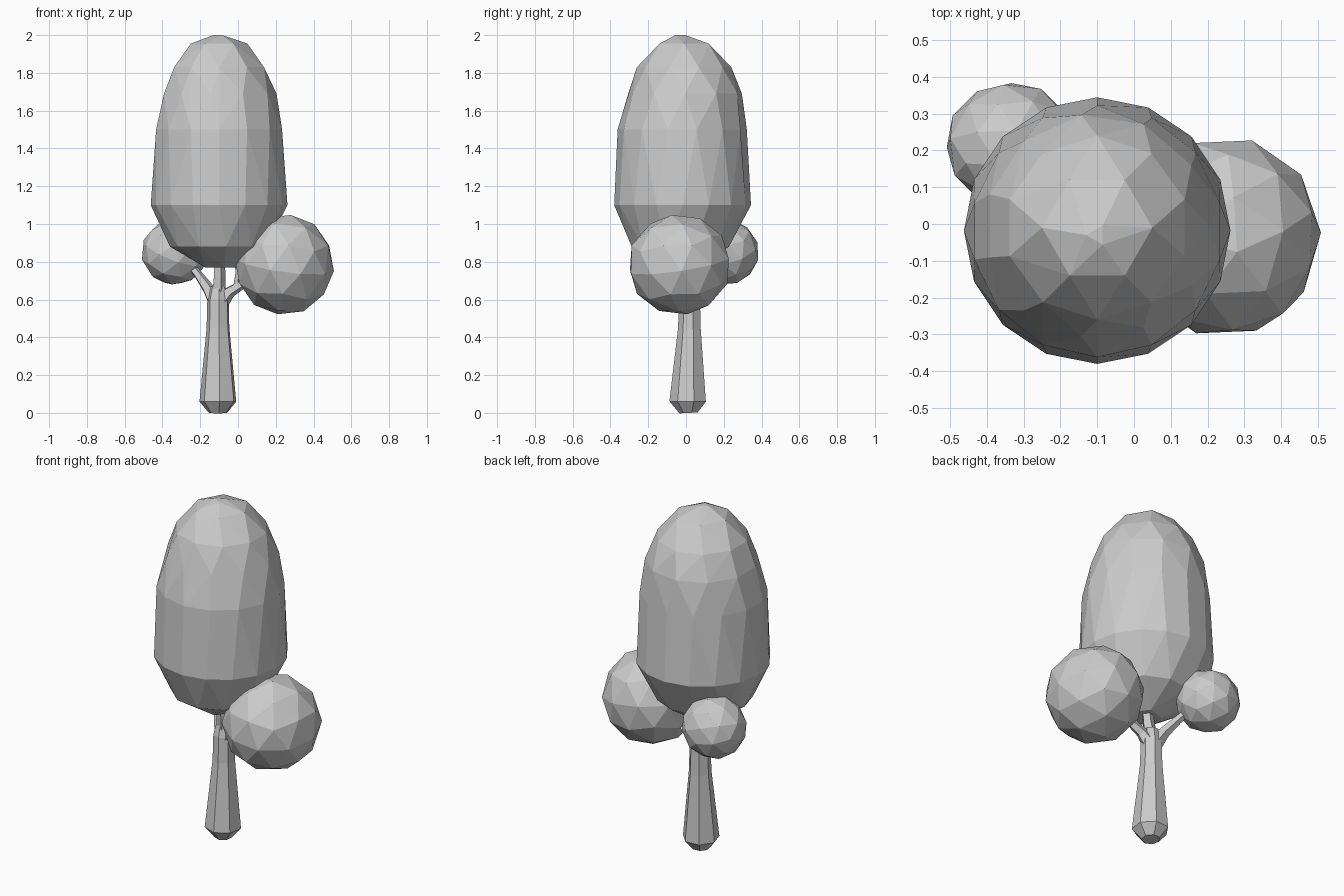
import bpy, bmesh
from math import cos, sin, tau
from mathutils import Vector, Matrix

cube = bpy.data.objects.get("Cube")
if cube:
    bpy.data.objects.remove(cube, do_unlink=True)

grey = bpy.data.materials.new("plain grey")
grey.use_nodes = True
colour = (0.6, 0.6, 0.6, 1)
grey.diffuse_color = colour
grey.node_tree.nodes["Principled BSDF"].inputs["Base Color"].default_value = colour


def finish(name, bm):
    bmesh.ops.recalc_face_normals(bm, faces=bm.faces)
    mesh = bpy.data.meshes.new(name)
    bm.to_mesh(mesh)
    bm.free()
    mesh.materials.append(grey)
    obj = bpy.data.objects.new(name, mesh)
    bpy.context.collection.objects.link(obj)
    return obj


def tube(name, points, radii, sides, turn=0.0):
    """Faceted limb swept along points, closed at both ends."""
    bm = bmesh.new()
    points = [Vector(p) for p in points]
    rings = []
    for i, (p, r) in enumerate(zip(points, radii)):
        along = points[min(i + 1, len(points) - 1)] - points[max(i - 1, 0)]
        tilt = Vector((0, 0, 1)).rotation_difference(along)
        angles = [turn + tau * k / sides for k in range(sides)]
        rings.append([bm.verts.new(p + tilt @ Vector((r * cos(a), r * sin(a), 0)))
                      for a in angles])
    for low, high in zip(rings, rings[1:]):
        for k in range(sides):
            n = (k + 1) % sides
            bm.faces.new((low[k], low[n], high[n], high[k]))
    bm.faces.new(rings[0])
    bm.faces.new(rings[-1])
    return finish(name, bm)


def ball(name, centre, size, turn):
    """Low-poly leaf clump."""
    bm = bmesh.new()
    bmesh.ops.create_icosphere(bm, subdivisions=2, radius=1)
    bmesh.ops.transform(bm, verts=bm.verts, matrix=Matrix.LocRotScale(
        Vector(centre), None, Vector(size)) @ Matrix.Rotation(turn, 4, (0.5, 0.3, 1)))
    return finish(name, bm)


# Tall crown: a convex shell around rings of (height, radius, sides, y centre)
bm = bmesh.new()
for i, (z, r, sides, y) in enumerate([
        (0.77, 0.09, 5, -0.03), (0.88, 0.26, 11, -0.03), (1.1, 0.362, 16, -0.018),
        (1.5, 0.342, 14, -0.02), (1.69, 0.304, 11, -0.005), (1.83, 0.25, 10, -0.01),
        (1.955, 0.15, 6, -0.01), (2.0, 0.03, 3, -0.03)]):
    for k in range(sides):
        a = tau * (k + 0.5 * (i % 2)) / sides
        bm.verts.new((-0.1 + r * cos(a), y + r * sin(a), z))
result = bmesh.ops.convex_hull(bm, input=bm.verts)
bmesh.ops.dissolve_limit(bm, angle_limit=0.06, verts=bm.verts, edges=bm.edges)
finish("crown", bm)

# Two smaller leaf clumps
ball("large_side_clump", (0.245, -0.035, 0.785), (0.265, 0.275, 0.268), 0.4)
ball("small_back_clump", (-0.335, 0.215, 0.85), (0.178, 0.172, 0.175), 0.9)

# Trunk and the branches that reach into the leaves
tube("trunk", [(-0.105, 0.015, 0), (-0.105, 0.012, 0.06), (-0.105, 0.02, 0.45),
               (-0.105, 0.02, 0.6), (-0.105, 0.02, 0.67)],
     [0.05, 0.1, 0.062, 0.058, 0.04], 7, 0.3)
tube("middle_branch", [(-0.105, 0.02, 0.6), (-0.1, 0, 0.72), (-0.1, -0.01, 0.82)],
     [0.04, 0.034, 0.03], 5)
tube("back_branch", [(-0.12, 0.03, 0.59), (-0.16, 0.06, 0.66), (-0.21, 0.11, 0.73),
                     (-0.28, 0.17, 0.82)], [0.045, 0.032, 0.024, 0.02], 5)
tube("side_branch", [(-0.095, 0.02, 0.58), (-0.045, 0.01, 0.64), (0.02, 0, 0.68),
                     (0.12, -0.02, 0.75)], [0.045, 0.032, 0.025, 0.022], 5)
tube("side_twig", [(-0.01, 0.005, 0.66), (0.0, -0.01, 0.74), (-0.01, -0.02, 0.84)],
     [0.02, 0.016, 0.014], 5)
